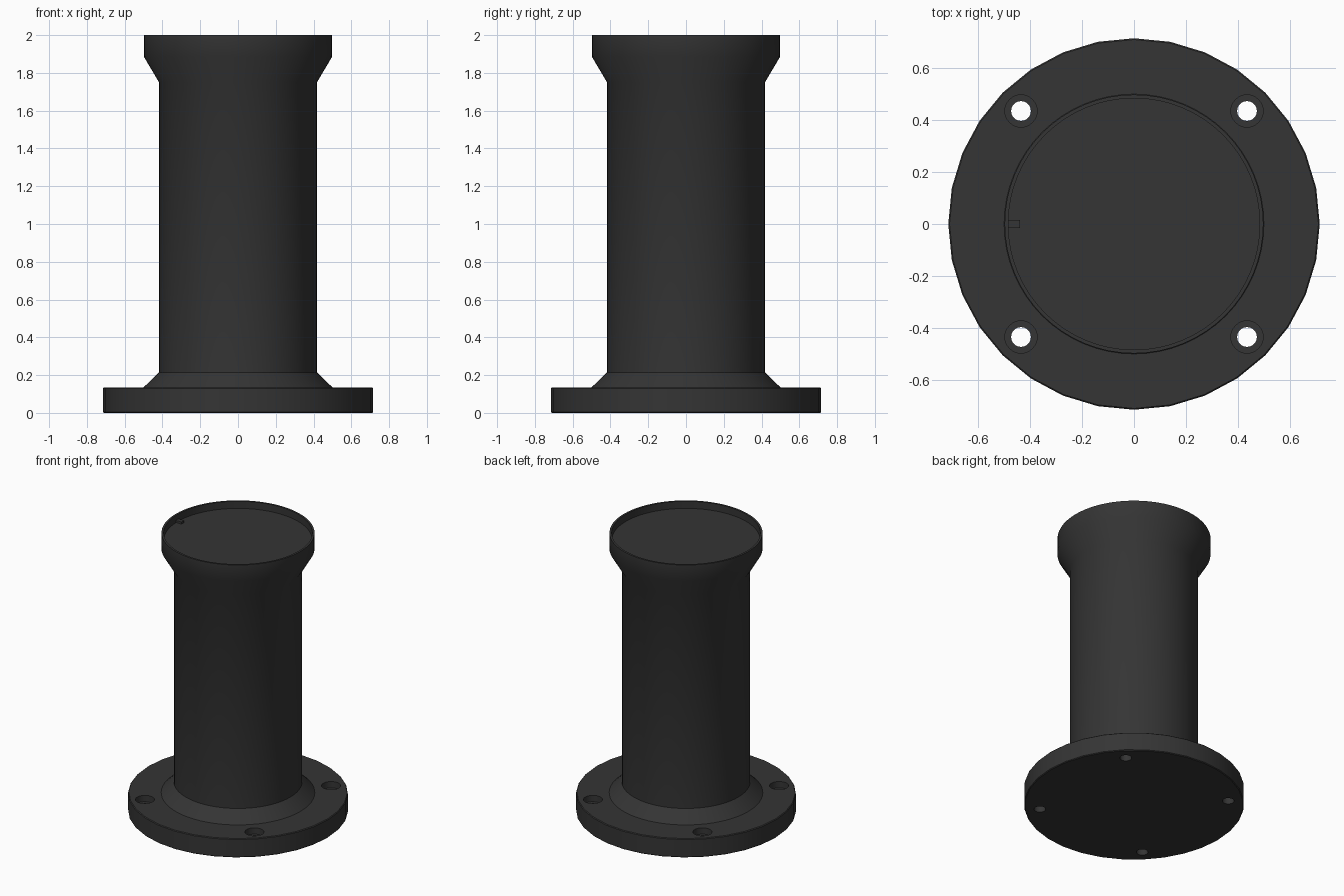
import bpy, bmesh
from math import cos, sin, tau, radians

cube = bpy.data.objects.get("Cube")
if cube:
    bpy.data.objects.remove(cube, do_unlink=True)

# Single dark finish
dark = bpy.data.materials.new("charcoal_grey")
dark.use_nodes = True
colour = (0.035, 0.035, 0.035, 1)
dark.diffuse_color = colour
dark.node_tree.nodes["Principled BSDF"].inputs["Base Color"].default_value = colour


def finish(name, bm, location=(0, 0, 0)):
    bmesh.ops.recalc_face_normals(bm, faces=bm.faces)
    mesh = bpy.data.meshes.new(name)
    bm.to_mesh(mesh)
    bm.free()
    mesh.materials.append(dark)
    obj = bpy.data.objects.new(name, mesh)
    obj.location = location
    bpy.context.collection.objects.link(obj)
    return obj


def lathe(name, profile, sides, location=(0, 0, 0)):
    """Solid of revolution: stacked rings capped at both ends."""
    bm = bmesh.new()
    rings = [[bm.verts.new((r * cos(tau * i / sides), r * sin(tau * i / sides), z))
              for i in range(sides)] for r, z in profile]
    for low, high in zip(rings, rings[1:]):
        for i in range(sides):
            j = (i + 1) % sides
            bm.faces.new((low[i], low[j], high[j], high[i]))
    bm.faces.new(rings[0])
    bm.faces.new(rings[-1])
    return finish(name, bm, location)


def smooth(obj, angle=35):
    bpy.ops.object.select_all(action='DESELECT')
    obj.select_set(True)
    bpy.context.view_layer.objects.active = obj
    bpy.ops.object.shade_smooth_by_angle(angle=radians(angle))


# Round base flange with softened edges
flange = lathe("base_flange", [(0.71, 0), (0.715, 0.005), (0.715, 0.13), (0.71, 0.135)], 32)

# Counterbored bolt holes
bore = [(0.038, -0.1), (0.038, 0.09), (0.062, 0.09), (0.062, 0.2)]
cutters = [lathe("bolt_hole_cutter", bore, 32, (x, y, 0))
           for x in (-0.435, 0.435) for y in (-0.435, 0.435)]
for cutter in cutters:
    cutter.hide_render = True
    cut = flange.modifiers.new("bolt_hole", 'BOOLEAN')
    cut.operation = 'DIFFERENCE'
    cut.solver = 'EXACT'
    cut.object = cutter
bpy.context.view_layer.objects.active = flange
for cut in list(flange.modifiers):
    bpy.ops.object.modifier_apply(modifier=cut.name)
for cutter in cutters:
    bpy.data.objects.remove(cutter, do_unlink=True)
smooth(flange)

# Sloped collar at the foot of the column
smooth(lathe("foot_collar", [(0.5, 0.13), (0.5, 0.135), (0.418, 0.215)], 64))

# Column flaring into the head, with a thin raised rim round the recess
smooth(lathe("column", [(0.418, 0.13), (0.418, 1.75), (0.498, 1.885), (0.498, 2),
                        (0.484, 2), (0.484, 1.945)], 64))

# Flat lens disc in the recess
smooth(lathe("top_disc", [(0.482, 1.93), (0.482, 1.95)], 64))

# Small locating key at the edge of the disc
bm = bmesh.new()
bmesh.ops.create_cube(bm, size=1)
bmesh.ops.scale(bm, vec=(0.045, 0.03, 0.02), verts=bm.verts)
finish("locating_key", bm, (-0.461, 0, 1.955))
